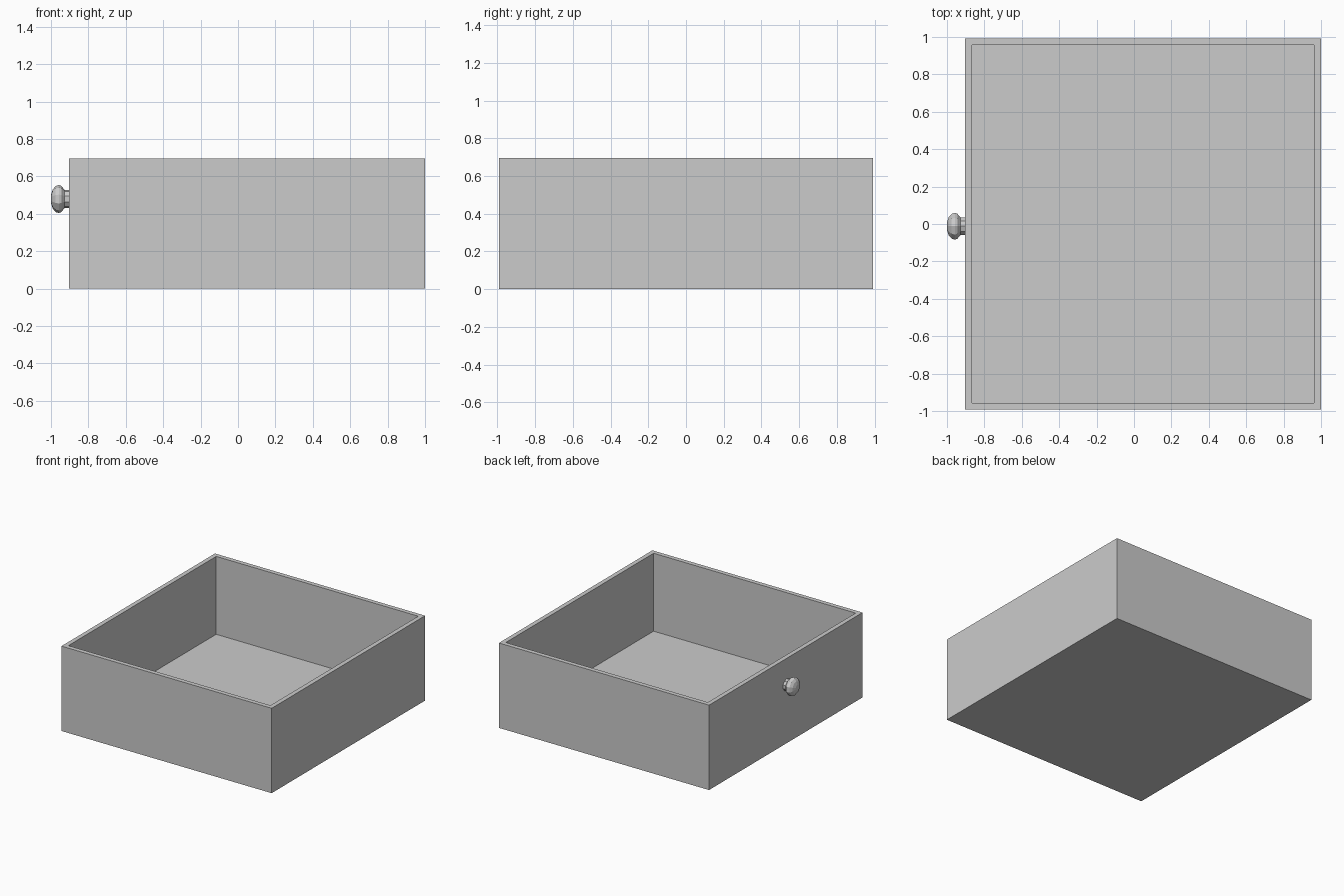
import bpy, bmesh, math
from mathutils import Vector

if "Cube" in bpy.data.objects:
    bpy.data.objects.remove(bpy.data.objects["Cube"])

X0, X1, Y, H = -0.904, 1.0, 0.993, 0.695   # outer box extents
WALL, FLOOR = 0.052, 0.057


def make_object(name, bm):
    bmesh.ops.recalc_face_normals(bm, faces=bm.faces)
    mesh = bpy.data.meshes.new(name)
    bm.to_mesh(mesh)
    bm.free()
    obj = bpy.data.objects.new(name, mesh)
    bpy.context.collection.objects.link(obj)
    return obj


# Drawer tray: a box whose top is inset to the rim and sunk to the floor
bm = bmesh.new()
bmesh.ops.create_cube(bm, size=1)
for v in bm.verts:
    v.co = Vector(((X0 + X1) / 2 + v.co.x * (X1 - X0), v.co.y * 2 * Y, (v.co.z + 0.5) * H))
top = max(bm.faces, key=lambda f: f.calc_center_median().z)
bmesh.ops.inset_region(bm, faces=[top], thickness=WALL)
sunk = bmesh.ops.extrude_face_region(bm, geom=[top])
for v in [g for g in sunk["geom"] if isinstance(g, bmesh.types.BMVert)]:
    v.co.z = FLOOR
if top.is_valid:
    bmesh.ops.delete(bm, geom=[top], context='FACES_ONLY')
make_object("drawer_tray", bm)

# Knob: stem and rounded head turned around the x axis, as (x, radius)
PROFILE = [(X0, 0.049), (-0.927, 0.049), (-0.932, 0.054), (-0.944, 0.070),
           (-0.958, 0.075), (-0.975, 0.070), (-0.991, 0.050), (-1.0, 0.022)]
SIDES = 10
CY, CZ = -0.012, 0.479
bm = bmesh.new()
rings = []
for x, r in PROFILE:
    rings.append([bm.verts.new((x, CY + r * math.sin(2 * math.pi * i / SIDES),
                                CZ + r * math.cos(2 * math.pi * i / SIDES)))
                  for i in range(SIDES)])
for a, b in zip(rings, rings[1:]):
    for i in range(SIDES):
        j = (i + 1) % SIDES
        bm.faces.new((a[i], a[j], b[j], b[i]))
bm.faces.new(rings[-1])
bm.faces.new(rings[0])
make_object("knob", bm)
